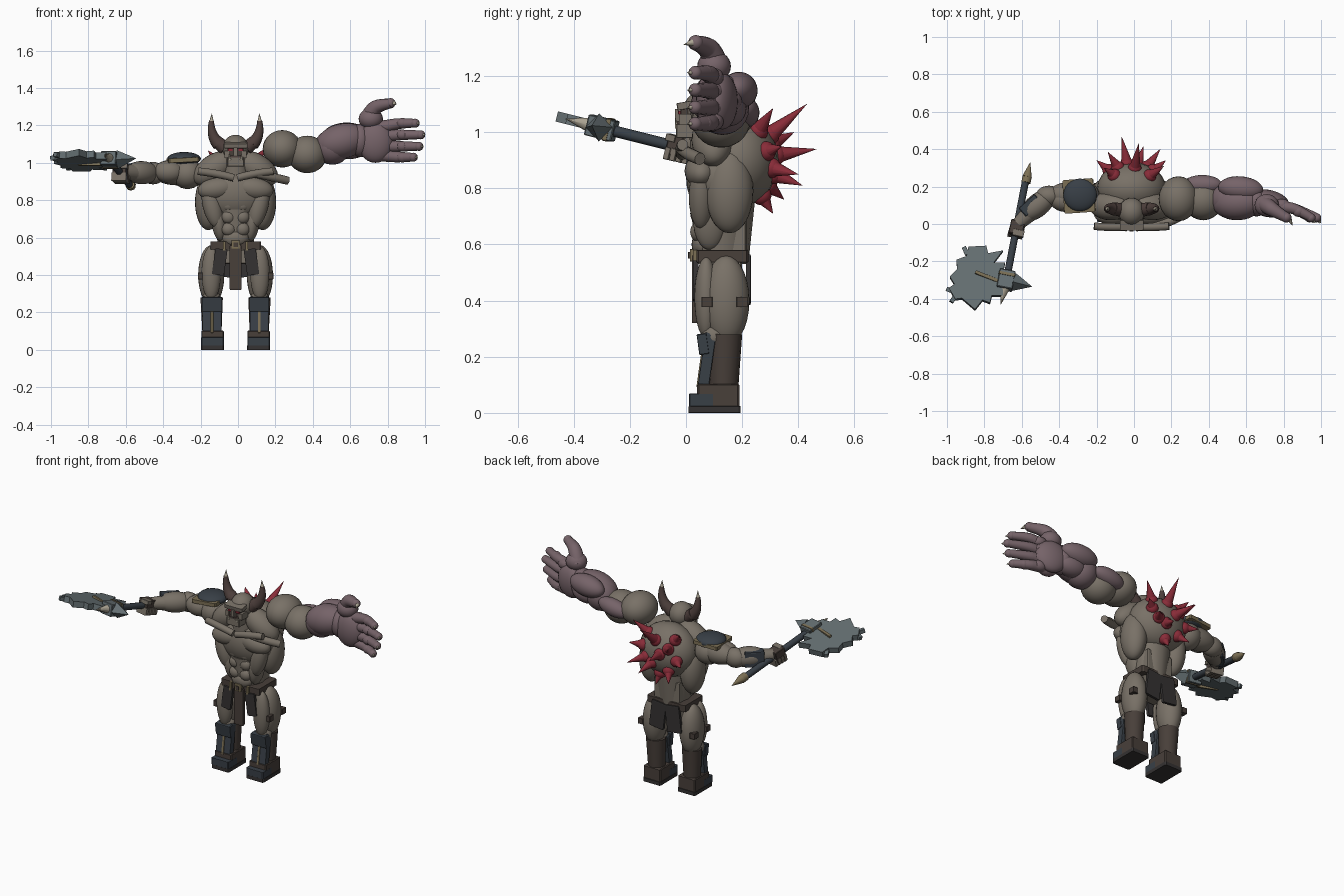
import bpy, bmesh
from math import radians
from mathutils import Vector as V, Matrix, Euler

if "Cube" in bpy.data.objects:
    bpy.data.objects.remove(bpy.data.objects["Cube"])


def mat(name, *rgb):
    m = bpy.data.materials.new(name)
    m.diffuse_color = (*rgb, 1)
    m.use_nodes = True
    m.node_tree.nodes["Principled BSDF"].inputs["Base Color"].default_value = m.diffuse_color
    return m


SKIN = mat("skin", .19, .165, .135)
PURPLE = mat("purple_flesh", .18, .125, .14)
BLUE = mat("dark_plate", .04, .05, .062)
BROWN = mat("leather", .065, .05, .042)
CLOTH = mat("dark_cloth", .035, .032, .032)
GOLD = mat("brass", .2, .16, .09)
STEEL = mat("steel", .13, .16, .17)
RED = mat("red_spike", .25, .025, .04)
BONE = mat("bone", .42, .38, .3)
HORN = mat("horn", .075, .05, .045)


def finish(name, bm, m, matrix, smooth=True):
    me = bpy.data.meshes.new(name)
    bm.to_mesh(me)
    bm.free()
    ob = bpy.data.objects.new(name, me)
    bpy.context.collection.objects.link(ob)
    ob.matrix_world = matrix
    me.materials.append(m)
    if smooth:
        me.shade_smooth()
    return ob


def ball(name, c, r, m=SKIN, rot=(0, 0, 0)):
    bm = bmesh.new()
    bmesh.ops.create_uvsphere(bm, u_segments=24, v_segments=14, radius=1)
    e = Euler([radians(a) for a in rot])
    return finish(name, bm, m, Matrix.LocRotScale(V(c), e, V(r)))


def muscle(name, a, b, r, m=SKIN):
    """Ellipsoid stretched from a to b"""
    a, b = V(a), V(b)
    ob = ball(name, (0, 0, 0), (1, 1, 1), m)
    ob.matrix_world = Matrix.LocRotScale((a + b) / 2, (b - a).to_track_quat('Z', 'Y'), V((r, r, (b - a).length / 2)))


def limb(name, a, b, r1, r2, m=SKIN, n=16, smooth=True):
    """Tapered cylinder from a to b"""
    a, b = V(a), V(b)
    bm = bmesh.new()
    bmesh.ops.create_cone(bm, cap_ends=True, segments=n, radius1=r1, radius2=max(r2, .0005), depth=(b - a).length)
    ob = finish(name, bm, m, Matrix.LocRotScale((a + b) / 2, (b - a).to_track_quat('Z', 'Y'), None), False)
    if smooth:
        for p in ob.data.polygons:
            p.use_smooth = len(p.vertices) == 4


def box(name, c, size, m, rot=(0, 0, 0)):
    bm = bmesh.new()
    bmesh.ops.create_cube(bm, size=1)
    bmesh.ops.bevel(bm, geom=bm.edges[:], offset=.04, segments=1, affect='EDGES')
    e = Euler([radians(a) for a in rot])
    return finish(name, bm, m, Matrix.LocRotScale(V(c), e, V(size)), False)


def tube(name, pts, m):
    """Tapered curve, points are (x, y, z, radius)"""
    cu = bpy.data.curves.new(name, 'CURVE')
    cu.dimensions, cu.bevel_depth, cu.bevel_resolution = '3D', 1, 4
    cu.use_fill_caps = True
    sp = cu.splines.new('NURBS')
    sp.points.add(len(pts) - 1)
    for p, q in zip(sp.points, pts):
        p.co, p.radius = (*q[:3], 1), q[3]
    sp.use_endpoint_u, sp.order_u = True, 3
    ob = bpy.data.objects.new(name, cu)
    bpy.context.collection.objects.link(ob)
    cu.materials.append(m)


# Legs, boots and greaves
for s in (-1, 1):
    ball("thigh", (s * .13, .143, .4), (.07, .083, .16))
    ball("front_thigh", (s * .13, .072, .41), (.052, .042, .145))
    ball("knee", (s * .128, .1, .27), (.05, .05, .05))
    limb("calf", (s * .126, .135, .07), (s * .128, .14, .28), .05, .06, BROWN)
    box("boot", (s * .123, .115, .06), (.12, .15, .085), BROWN)
    box("sole", (s * .123, .102, .012), (.124, .185, .025), CLOTH)
    box("toe_cap", (s * .123, .055, .045), (.121, .09, .048), BLUE)
    box("greave", (s * .126, .075, .19), (.1, .04, .19), BLUE, (-8, 0, 0))
    box("knee_guard", (s * .126, .06, .245), (.105, .035, .075), BLUE, (8, 0, 0))
    box("greave_trim", (s * .126, .055, .17), (.014, .014, .16), GOLD, (-8, 0, 0))
    for y in (.075, .2):
        box("thigh_buckle", (s * .184, y, .395), (.035, .04, .037), BROWN)

# Belt and hanging cloth
box("belt", (0, .13, .558), (.27, .185, .045), BROWN)
box("hips", (0, .13, .51), (.2, .14, .1), SKIN)
box("front_cloth", (0, .032, .44), (.065, .022, .24), BROWN)
box("buckle", (0, .026, .562), (.045, .025, .045), GOLD)
box("buckle_inset", (0, .014, .562), (.024, .012, .024), BROWN)
for s in (-1, 1):
    box("front_flap", (s * .085, .035, .47), (.065, .02, .14), CLOTH, (0, s * -8, 0))
    box("back_flap", (s * .055, .222, .475), (.1, .018, .17), CLOTH, (0, s * -7, 0))
    box("belt_stud", (s * .06, .035, .55), (.015, .02, .06), GOLD)

# Torso
limb("waist", (0, .13, .53), (0, .13, .75), .092, .115)
box("lower_back", (0, .165, .64), (.18, .1, .14), SKIN)
ball("chest", (0, .11, .84), (.195, .11, .15))
ball("back_hump", (0, .19, .9), (.185, .14, .165))
for s in (-1, 1):
    ball("lat", (s * .145, .155, .79), (.072, .085, .15))
    ball("pec", (s * .098, .055, .862), (.105, .06, .06), SKIN, (0, s * 8, 0))
    ball("oblique", (s * .09, .085, .69), (.04, .06, .11), SKIN, (0, s * 6, 0))
    ball("serratus", (s * .125, .055, .77), (.05, .045, .12), SKIN, (0, s * 14, 0))
    muscle("trapezius", (s * .01, .09, 1.04), (s * .22, .1, .9), .075)
    tube("collar", [(s * .01, -.015, .92, .02), (s * .1, -.02, .945, .022), (s * .2, -.012, .955, .02)], SKIN)
    for z in (.645, .71, .775):
        ball("ab_muscle", (s * .037, .045, z), (.038, .03, .036))
ball("lower_belly", (0, .06, .6), (.07, .04, .05))
for z in (.63, .68, .73):
    box("spine_knob", (0, .21, z), (.03, .025, .03), SKIN)

# The body sits slightly left of the centre line
X = -.013
for ob in bpy.context.collection.objects:
    ob.location.x += X
tube("collar_to_big_arm", [(.1, -.015, .94, .02), (.18, 0, .925, .024), (.265, .05, .905, .022)], SKIN)

# Head with face plates
limb("neck", (X, .09, .92), (X, .07, 1.05), .075, .06)
ball("skull", (X, .065, 1.077), (.07, .075, .073))
box("brow", (X, -.005, 1.095), (.125, .055, .026), SKIN, (10, 0, 0))
box("face", (X, .01, 1.055), (.085, .06, .07), BROWN)
box("nose", (X, -.025, 1.06), (.022, .03, .045), SKIN)
box("jaw", (X, 0, 1.005), (.09, .07, .05), SKIN)
box("upper_lip", (X, -.018, 1.033), (.07, .03, .012), HORN)
for s in (-1, 1):
    box("eye", (X + s * .028, -.022, 1.07), (.024, .012, .012), RED)
    box("cheek", (X + s * .047, .005, 1.045), (.025, .06, .04), SKIN)
    limb("tusk", (X + s * .03, -.033, 1.015), (X + s * .033, -.037, 1.05), .007, 0, BONE, 8)
    limb("horn_base", (X + s * .055, .075, 1.075), (X + s * .1, .083, 1.115), .037, .033, HORN)
    tube("horn", [(X + s * .09, .08, 1.1, .036), (X + s * .135, .085, 1.145, .027), (X + s * .129, .08, 1.225, .013)], HORN)
    limb("horn_tip", (X + s * .129, .08, 1.215), (X + s * .127, .08, 1.265), .0135, 0, BONE)

# Red spikes on the hump, given by their tips
hub, size = V((X, .19, .9)), (.185, .14, .165)
for tip in [(-.065, .465, .94), (.025, .43, 1.1), (-.14, .385, 1.0), (.14, .4, .85), (-.2, .34, .88),
            (.16, .31, 1.085), (-.16, .3, 1.065), (.05, .415, .81), (0, .31, .71), (-.12, .35, .76), (.17, .34, .95)]:
    d = V(tip) - hub
    base = hub + d * .94 / V([c / r for c, r in zip(d, size)]).length
    limb("back_spike", base, tip, .032, 0, RED, 12)
    ball("spike_root", base, (.036, .036, .036), RED)

# Huge mutated arm
ball("big_shoulder", (.237, .135, 1.075), (.105, .12, .1))
ball("big_bicep", (.37, .125, 1.045), (.105, .105, .1))
muscle("tricep", (.26, .21, 1.05), (.47, .21, 1.09), .052, PURPLE)
muscle("elbow_mass", (.41, .13, 1.07), (.6, .13, 1.1), .095, PURPLE)
muscle("forearm", (.42, .11, 1.08), (.69, .12, 1.15), .095, PURPLE)
muscle("forearm_upper", (.45, .2, 1.14), (.69, .18, 1.16), .065, PURPLE)
muscle("forearm_lower", (.5, .16, 1.08), (.7, .14, 1.09), .065, PURPLE)
ball("wrist", (.655, .12, 1.12), (.06, .08, .09), PURPLE)
ball("palm", (.735, .09, 1.11), (.095, .055, .11), PURPLE)
ball("palm_back", (.73, .13, 1.11), (.1, .05, .1), PURPLE, (0, 0, -15))
for z0, z1, L in ((1.185, 1.212, .955), (1.14, 1.15, .985), (1.09, 1.088, .975), (1.045, 1.03, .945)):
    tube("finger", [(.74, .1, z0, .035), (.81, .09, z0 * .4 + z1 * .6, .032),
                    (.87, .08, z1, .028), (L - .01, .035, z1, .023)], PURPLE)
    ball("knuckle", (.79, .1, z0 * .6 + z1 * .4), (.045, .034, .033), PURPLE)
    ball("finger_joint", (.88, .067, z1), (.033, .029, .028), PURPLE)
    ball("fingertip", (L - .008, .033, z1), (.024, .024, .024), PURPLE)
    limb("claw", (L + .002, .024, z1), (L + .016, .004, z1), .012, 0, BONE, 8)
ball("thumb_base", (.71, .1, 1.235), (.065, .06, .055), PURPLE)
tube("thumb", [(.69, .115, 1.225, .045), (.72, .09, 1.29, .043), (.77, .06, 1.312, .032), (.822, .03, 1.318, .026)], PURPLE)
ball("thumb_tip", (.815, .035, 1.319), (.027, .027, .027), PURPLE)
limb("thumb_claw", (.833, .022, 1.319), (.847, -.008, 1.312), .013, 0, BONE, 8)

# Weapon arm
ball("shoulder", (-.27, .15, .94), (.085, .085, .08))
muscle("upper_arm", (-.2, .15, .95), (-.46, .16, .95), .07)
muscle("bicep", (-.29, .12, .95), (-.45, .13, .955), .06)
ball("elbow", (-.455, .15, .945), (.07, .055, .06))
muscle("lower_arm", (-.43, .17, .945), (-.6, .03, .95), .062)
limb("wrist_arm", (-.5, .11, .945), (-.62, .0, .95), .055, .035)
box("bracer", (-.555, .1, .95), (.115, .06, .095), BLUE, (0, 0, 42))
box("pad_plate", (-.295, .15, 1.015), (.165, .18, .025), GOLD, (0, -3, 4))
ball("shoulder_pad", (-.288, .155, 1.022), (.09, .088, .036), BLUE)
box("fist", (-.628, -.025, .95), (.075, .075, .07), BROWN, (-14, 0, -12))
for i in range(4):
    box("grip_finger", (-.618 - i * .006, .005 - i * .022, .91 + i * .005), (.08, .019, .045), SKIN, (-14, 0, -12))
box("grip_thumb", (-.618, -.05, .98), (.06, .035, .025), SKIN, (-14, 0, -12))


# Axe handle with pommel spike
def on_axe(x, y, dz=0):
    return V((x, y, 1.01 - .25 * (y + .28) + dz))


limb("axe_handle", on_axe(-.578, .24), on_axe(-.69, -.34), .02, .02, BLUE, 10)
limb("pommel_ring", on_axe(-.578, .22), on_axe(-.572, .25), .026, .026, GOLD, 10)
limb("pommel_spike", on_axe(-.572, .25), on_axe(-.555, .33), .027, 0, GOLD, 10)

# Jagged axe blade cut from a profile
outline = [(-.70, -.27), (-.69, -.215), (-.75, -.215), (-.70, -.15), (-.78, -.165), (-.79, -.125), (-.885, -.13),
           (-.895, -.18), (-.95, -.2), (-.945, -.25), (-.985, -.29), (-.96, -.33), (-.99, -.35),
           (-.955, -.41), (-.92, -.405), (-.85, -.465), (-.81, -.415), (-.77, -.43), (-.76, -.39), (-.7, -.39)]
bm = bmesh.new()
face = bm.faces.new([bm.verts.new(on_axe(x, y, -.018)) for x, y in outline])
ext = bmesh.ops.extrude_face_region(bm, geom=[face])
bmesh.ops.translate(bm, vec=(0, .009, .036), verts=[v for v in ext["geom"] if isinstance(v, bmesh.types.BMVert)])
bmesh.ops.recalc_face_normals(bm, faces=bm.faces[:])
finish("axe_blade", bm, STEEL, Matrix(), False)
box("axe_hub", on_axe(-.685, -.3), (.085, .1, .075), STEEL, (-14, 0, -11))
box("hub_band", on_axe(-.68, -.275), (.09, .016, .082), GOLD, (-14, 0, -11))
box("blade_brace", on_axe(-.79, -.285), (.13, .018, .055), GOLD, (-14, 0, -22))
limb("rear_spike", on_axe(-.645, -.31), on_axe(-.545, -.335), .05, 0, STEEL, 4, False)
limb("top_spike", on_axe(-.69, -.34), on_axe(-.712, -.43), .028, 0, BONE, 8)
for x, y, r in ((-.9, -.145, 25), (-.98, -.355, 70), (-.965, -.4, -35)):
    box("blade_tooth", on_axe(x, y), (.024, .045, .025), STEEL, (-14, 0, r))
